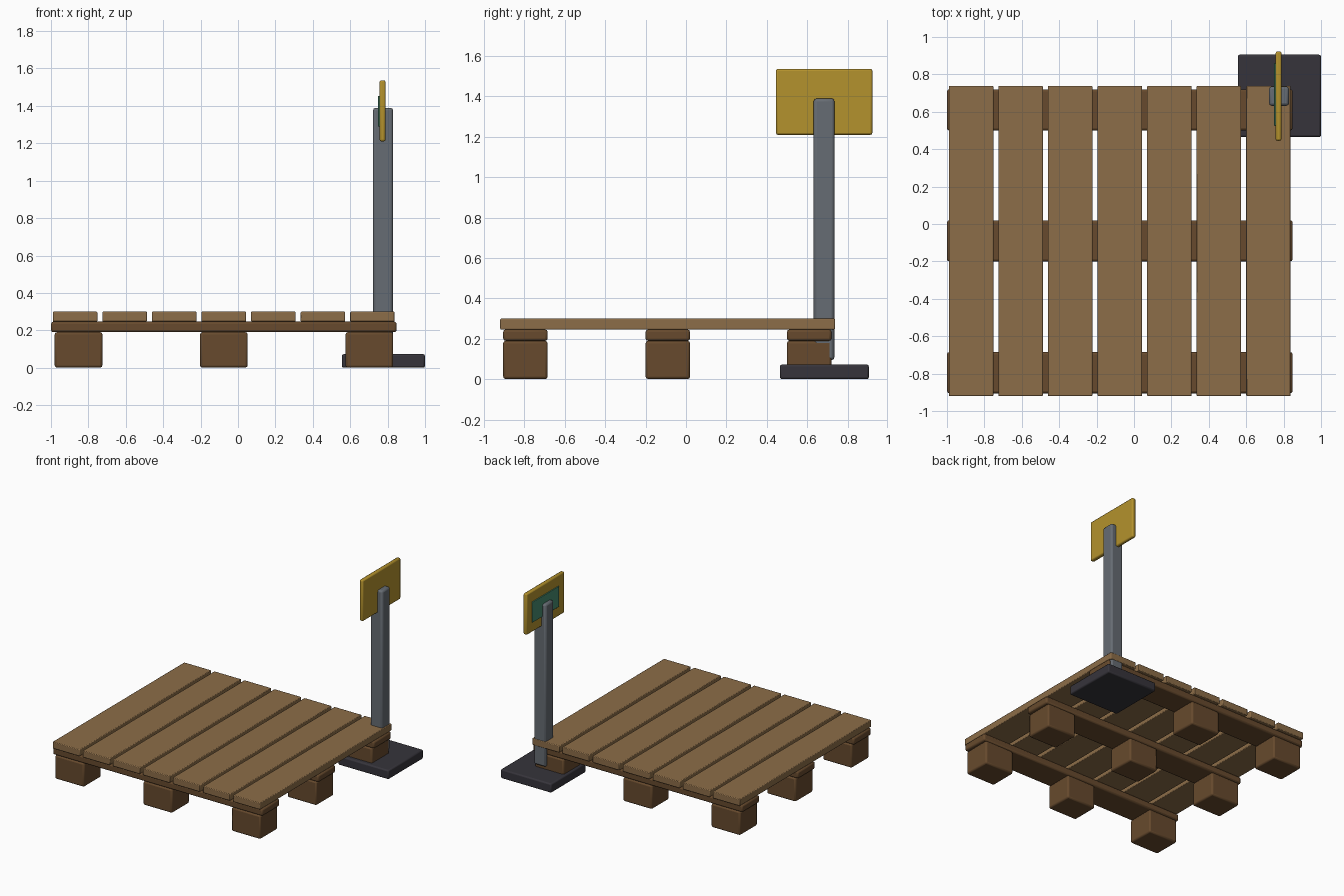
import bpy

cube = bpy.data.objects.get("Cube")
if cube:
    bpy.data.objects.remove(cube, do_unlink=True)


def srgb(r, g, b):
    """Convert an 8-bit colour to linear values."""
    return tuple((c / 255 / 12.92) if c < 11 else ((c / 255 + 0.055) / 1.055) ** 2.4
                 for c in (r, g, b)) + (1.0,)


def material(name, colour):
    mat = bpy.data.materials.new(name)
    mat.use_nodes = True
    mat.diffuse_color = colour
    shader = mat.node_tree.nodes["Principled BSDF"]
    shader.inputs["Base Color"].default_value = colour
    shader.inputs["Roughness"].default_value = 0.8
    return mat


light_wood = material("light wood", srgb(140, 109, 72))
dark_wood = material("dark wood", srgb(103, 74, 45))
steel = material("grey steel", srgb(102, 108, 115))
rubber = material("charcoal base", srgb(54, 52, 59))
yellow = material("sign yellow", srgb(180, 146, 45))
green = material("label green", srgb(72, 140, 112))


def box(name, x, y, z, mat, bevel):
    """Bevelled box between (min, max) pairs on each axis."""
    bpy.ops.mesh.primitive_cube_add(size=1, location=[sum(a) / 2 for a in (x, y, z)])
    obj = bpy.context.object
    obj.name = name
    obj.scale = [a[1] - a[0] for a in (x, y, z)]
    bpy.ops.object.transform_apply(location=False, rotation=False, scale=True)
    obj.data.materials.append(mat)
    mod = obj.modifiers.new("Soft edges", 'BEVEL')
    mod.width = bevel
    mod.segments = 2
    bpy.ops.object.shade_smooth_by_angle()
    return obj


# Deck slats
for i in range(7):
    x = -0.99 + i * 0.265
    box(f"deck_slat_{i + 1}", (x, x + 0.238), (-0.92, 0.738), (0.246, 0.3), light_wood, 0.005)

# Runners, each with three feet below
for row, y in enumerate((-0.905, -0.2, 0.5)):
    span = (y, y + 0.22)
    box(f"runner_{row + 1}", (-1, 0.848), span, (0.19, 0.246), dark_wood, 0.012)
    for col, x in enumerate((-0.98, -0.203, 0.575)):
        box(f"foot_block_{row + 1}_{col + 1}", (x, x + 0.255), span, (0.001, 0.19),
            dark_wood, 0.012)

# Sign stand at the rear corner
box("stand_base", (0.555, 1), (0.465, 0.905), (0, 0.073), rubber, 0.01)
box("stand_post", (0.722, 0.829), (0.632, 0.735), (0.095, 1.39), steel, 0.014)
box("sign_board", (0.757, 0.789), (0.445, 0.923), (1.21, 1.537), yellow, 0.01)
box("sign_label", (0.749, 0.758), (0.525, 0.86), (1.29, 1.453), green, 0.002)
